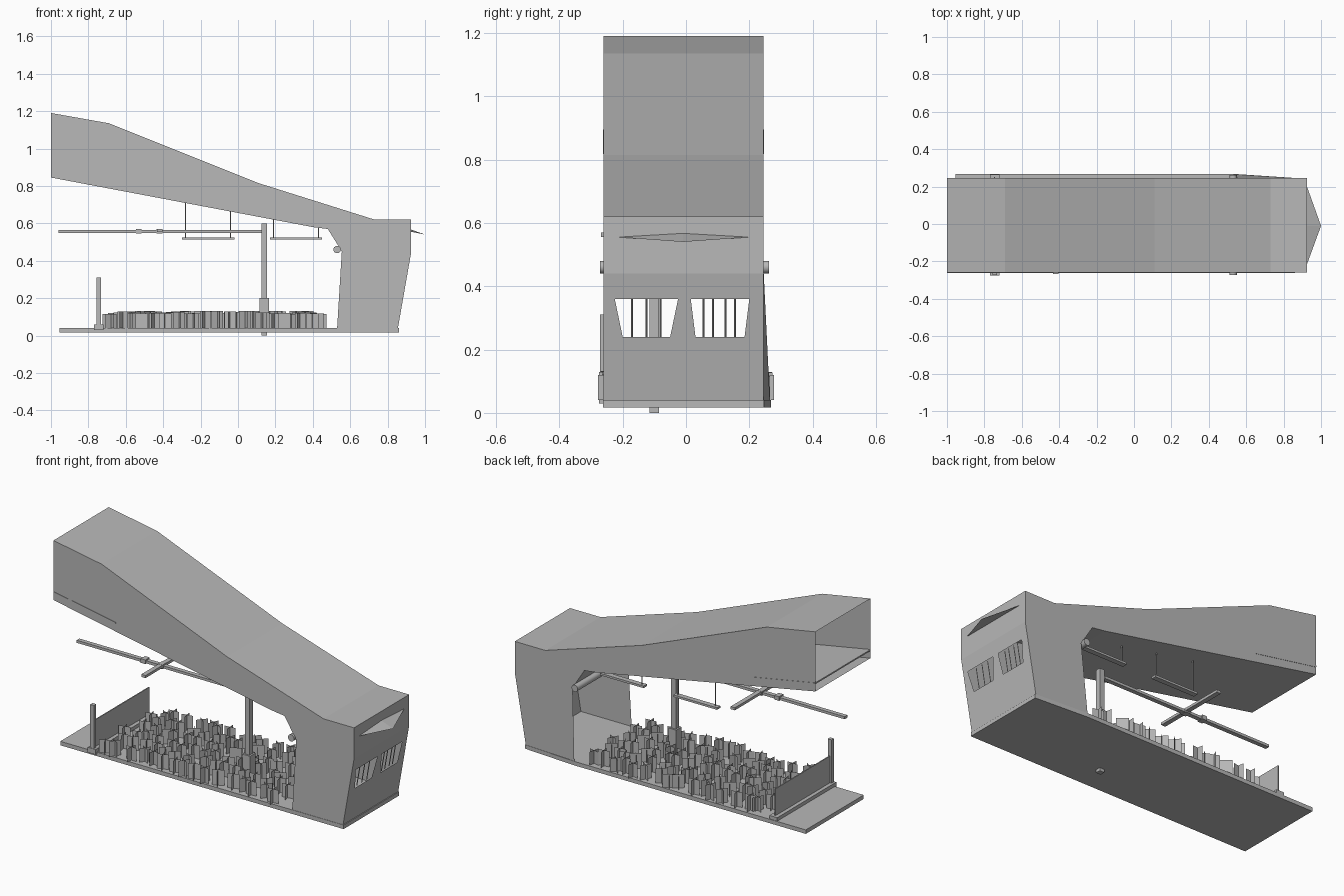
import bpy, bmesh, math, random
from mathutils import Matrix, Vector

random.seed(7)
if "Cube" in bpy.data.objects:
    bpy.data.objects.remove(bpy.data.objects["Cube"], do_unlink=True)

GREY = (0.48, 0.48, 0.48, 1)
grey = bpy.data.materials.new("plain_grey")
grey.use_nodes = True
grey.diffuse_color = GREY
grey.node_tree.nodes["Principled BSDF"].inputs["Base Color"].default_value = GREY

FRONT, BACK = -0.26, 0.245


def finish(name, bm):
    mesh = bpy.data.meshes.new(name)
    bm.to_mesh(mesh)
    bm.free()
    mesh.materials.append(grey)
    obj = bpy.data.objects.new(name, mesh)
    bpy.context.collection.objects.link(obj)
    return obj


def box(name, x, y, z):
    """Box from (min, max) ranges."""
    bm = bmesh.new()
    size = [r[1] - r[0] for r in (x, y, z)]
    mid = [(r[0] + r[1]) / 2 for r in (x, y, z)]
    bmesh.ops.create_cube(bm, size=1, matrix=Matrix.Translation(mid) @ Matrix.Diagonal((*size, 1)))
    return finish(name, bm)


def rod(name, start, end, radius, sides):
    bm = bmesh.new()
    a, b = Vector(start), Vector(end)
    turn = (b - a).to_track_quat('Z', 'Y').to_matrix().to_4x4()
    bmesh.ops.create_cone(bm, cap_ends=True, segments=sides, radius1=radius, radius2=radius,
                          depth=(b - a).length, matrix=Matrix.Translation((a + b) / 2) @ turn)
    return finish(name, bm)


def slab(name, outline, low, high):
    """Extrude an xy outline upward."""
    bm = bmesh.new()
    face = bm.faces.new([bm.verts.new((x, y, low)) for x, y in outline])
    new = bmesh.ops.extrude_face_region(bm, geom=[face])["geom"]
    bmesh.ops.translate(bm, vec=(0, 0, high - low), verts=[v for v in new if isinstance(v, bmesh.types.BMVert)])
    bmesh.ops.recalc_face_normals(bm, faces=bm.faces)
    return finish(name, bm)


# Leaning end wall of the room
WALL_TOP, WALL_LOW = (0.925, 0.44), (0.855, 0.04)
WIN_TOP, WIN_LOW = 0.36, 0.24


def wall_x(z):
    t = (z - WALL_LOW[1]) / (WALL_TOP[1] - WALL_LOW[1])
    return WALL_LOW[0] + t * (WALL_TOP[0] - WALL_LOW[0])


# Shell: side profile from the open canopy end, over the roof, down to the doorway
profile = [(-1, 0.845), (-1, 1.19), (-0.69, 1.135), (0.11, 0.815), (0.73, 0.62), (0.925, 0.62),
           WALL_TOP, (wall_x(WIN_TOP), WIN_TOP), (wall_x(WIN_LOW), WIN_LOW), WALL_LOW,
           (0.53, 0.04), (0.555, 0.45), (0.48, 0.57), (0.40, 0.58)]
OPEN_EDGES = {0, 6, 7, 8, 9, 10}   # canopy mouth, window wall, floor, doorway
bm = bmesh.new()
front = [bm.verts.new((x, FRONT, z)) for x, z in profile]
back = [bm.verts.new((x, BACK, z)) for x, z in profile]
back[10].co.y = 0.265
bm.faces.new(front)
bm.faces.new(back[::-1])
count = len(profile)
for i in range(count):
    if i not in OPEN_EDGES:
        j = (i + 1) % count
        bm.faces.new((front[j], front[i], back[i], back[j]))

# Window wall, with two tapered openings
top_ys = (-0.225, -0.025, 0.015, 0.2)
low_ys = (-0.2, -0.05, 0.03, 0.185)
upper = [front[7]] + [bm.verts.new((wall_x(WIN_TOP), y, WIN_TOP)) for y in top_ys] + [back[7]]
lower = [front[8]] + [bm.verts.new((wall_x(WIN_LOW), y, WIN_LOW)) for y in low_ys] + [back[8]]
bm.faces.new([back[6], front[6]] + upper)
bm.faces.new([front[9], back[9]] + lower[::-1])
for i in (0, 2, 4):
    bm.faces.new((upper[i], lower[i], lower[i + 1], upper[i + 1]))
bmesh.ops.recalc_face_normals(bm, faces=bm.faces)
bm.faces.ensure_lookup_table()
if bm.faces[0].normal.y > 0:
    bmesh.ops.reverse_faces(bm, faces=bm.faces)
finish("shell", bm)

# Window bars
for y in (-0.17, -0.125, -0.08, 0.055, 0.085, 0.125, 0.155):
    rod("window_bar", (wall_x(WIN_LOW) - 0.01, y, WIN_LOW), (wall_x(WIN_TOP) - 0.01, y, WIN_TOP), 0.003, 4)

# Inner ceiling plate near the canopy mouth
bm = bmesh.new()
corners = [(-1, 0.895), (-0.6, 0.822), (-0.6, 0.818), (-1, 0.887)]
rings = [[bm.verts.new((x, y, z)) for x, z in corners] for y in (FRONT - 0.002, BACK + 0.002)]
bm.faces.new(rings[0])
bm.faces.new(rings[1])
for i in range(4):
    j = (i + 1) % 4
    bm.faces.new((rings[0][i], rings[0][j], rings[1][j], rings[1][i]))
bmesh.ops.recalc_face_normals(bm, faces=bm.faces)
finish("ceiling_plate", bm)

# Pointed visor above the windows
bm = bmesh.new()
points = [(0.925, -0.215, 0.555), (0.925, 0.2, 0.555), (0.925, -0.01, 0.567), (1.0, -0.01, 0.54)]
a, b, ridge, tip = [bm.verts.new(p) for p in points]
for tri in ((a, tip, ridge), (tip, b, ridge), (a, b, tip), (a, ridge, b)):
    bm.faces.new(tri)
bmesh.ops.recalc_face_normals(bm, faces=bm.faces)
finish("visor", bm)

# Floor
slab("floor_slab", [(-0.955, -0.262), (0.86, -0.262), (0.86, 0.246), (0.53, 0.268), (-0.955, 0.268)], 0.017, 0.04)

# Column with thicker foot
box("column", (0.125, 0.155), (-0.115, -0.085), (0, 0.6))
box("column_foot", (0.115, 0.165), (-0.125, -0.075), (0.04, 0.2))

# Barrier at the open end
box("barrier_kerb", (-0.77, -0.72), (-0.275, 0.265), (0.03, 0.06))
box("barrier_post", (-0.757, -0.733), (-0.272, -0.25), (0.06, 0.31))
box("barrier_panel", (-0.748, -0.742), (-0.25, 0.25), (0.06, 0.215))

# Long beam with cross arm and joints
box("long_beam", (-0.96, 0.125), (-0.105, -0.08), (0.549, 0.564))
box("cross_arm", (-0.432, -0.405), (-0.268, 0.17), (0.555, 0.57))
for x in (-0.53, -0.42):
    box("beam_joint", (x - 0.015, x + 0.015), (-0.112, -0.073), (0.547, 0.571))

# Hanging lamps under the canopy
for left, right in ((-0.3, -0.02), (0.17, 0.45)):
    box("lamp_bar", (left, right), (0.115, 0.145), (0.513, 0.525))
    for x in (left + 0.02, right - 0.02):
        roof = 0.845 - (x + 1) * 0.189
        rod("lamp_wire", (x, 0.13, 0.52), (x, 0.13, roof), 0.003, 6)

# Roller over the doorway
roller = rod("doorway_roller", (0.53, -0.272, 0.46), (0.53, 0.262, 0.46), 0.02, 14)
for poly in roller.data.polygons:
    poly.use_smooth = len(poly.vertices) == 4

# Crowd of crossed upright cards
bm = bmesh.new()
COLUMNS, ROWS = 16, 6
for i in range(COLUMNS):
    for j in range(ROWS):
        x = -0.67 + 1.15 * (i + 0.5 * (j % 2)) / COLUMNS + random.uniform(-0.025, 0.025)
        y = -0.23 + 0.46 * j / (ROWS - 1) + random.uniform(-0.02, 0.02)
        angle = random.uniform(0, math.pi)
        top = random.uniform(0.115, 0.132)
        for turn in (0, math.pi / 2):
            dx = 0.033 * math.cos(angle + turn)
            dy = 0.033 * math.sin(angle + turn)
            bm.faces.new([bm.verts.new(p) for p in (
                (x - dx, y - dy, 0.04), (x + dx, y + dy, 0.04), (x + dx, y + dy, top), (x - dx, y - dy, top))])
finish("crowd_cards", bm)
